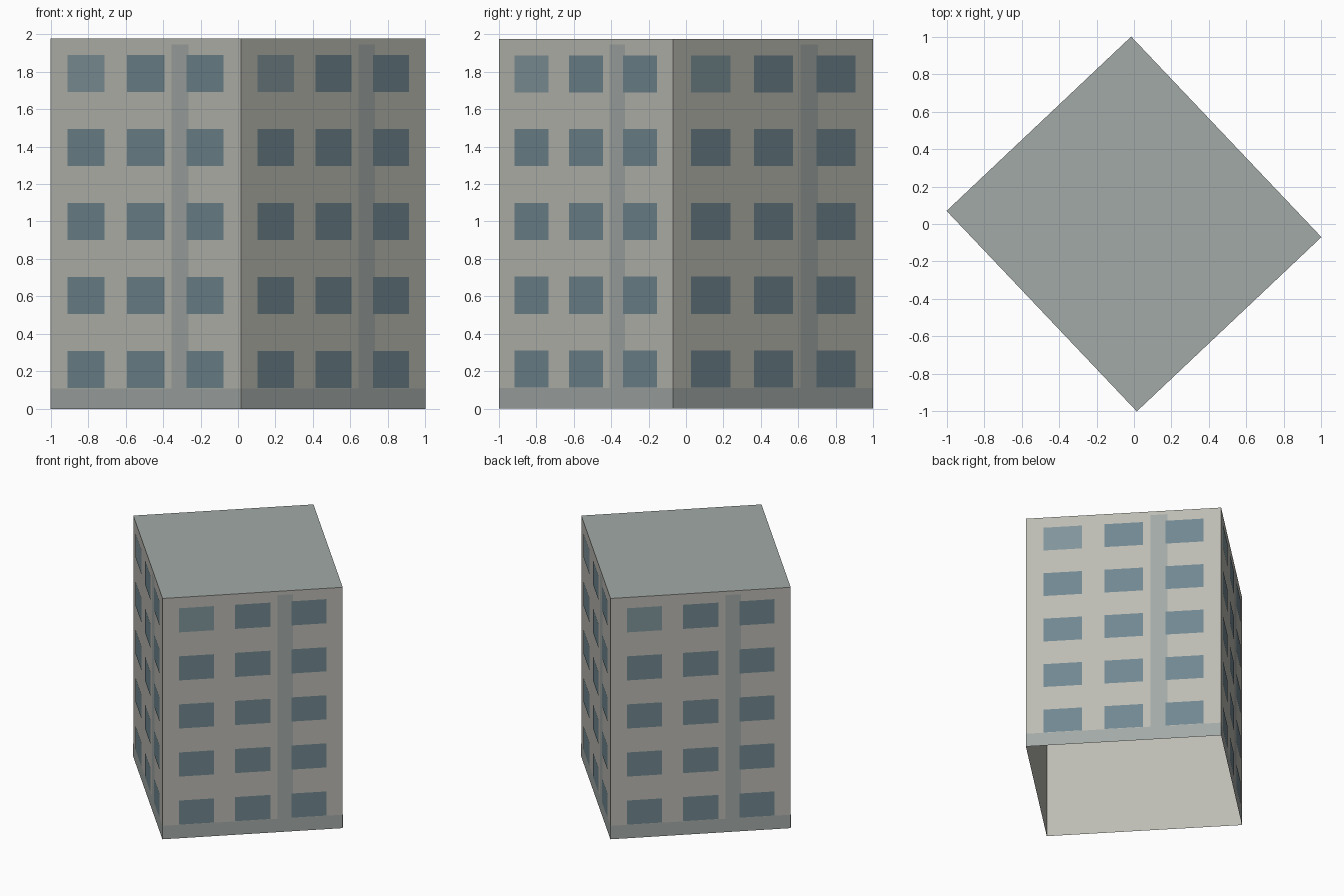
import bpy
from mathutils import Vector

if "Cube" in bpy.data.objects:
    bpy.data.objects.remove(bpy.data.objects["Cube"])

H = 1.976
CORNERS = [Vector(c) for c in ((-1, .07, 0), (.015, -1, 0), (1, -.07, 0), (-.015, 1, 0))]


def material(name, *rgb):
    m = bpy.data.materials.new(name)
    m.diffuse_color = [(c / 255) ** 2.2 for c in rgb] + [1]
    m.use_nodes = True
    m.node_tree.nodes["Principled BSDF"].inputs["Base Color"].default_value = m.diffuse_color
    return m


def quads_object(name, quads, mat):
    verts = [v for q in quads for v in q]
    faces = [range(4 * i, 4 * i + 4) for i in range(len(quads))]
    mesh = bpy.data.meshes.new(name)
    mesh.from_pydata(verts, [], [tuple(f) for f in faces])
    mesh.materials.append(mat)
    ob = bpy.data.objects.new(name, mesh)
    bpy.context.collection.objects.link(ob)
    return ob


def panel(side, u0, u1, z0, z1, out=0.0):
    """Rectangle on a wall: u runs 0..1 left to right seen from outside."""
    a, b = CORNERS[side], CORNERS[(side + 1) % 4]
    d = (b - a).normalized()
    n = Vector((d.y, -d.x, 0)) * out
    return [a.lerp(b, u) + n + Vector((0, 0, z))
            for u, z in ((u0, z0), (u1, z0), (u1, z1), (u0, z1))]


stone = material("stone", 186, 185, 177)
trim = material("trim", 161, 168, 165)
glass = material("glass", 112, 134, 143)
pale_glass = material("pale_glass", 128, 148, 154)

# Hollow shell, open at the bottom
quads_object("walls", [panel(s, 0, 1, 0, H) for s in range(4)], stone)
quads_object("roof", [[c + Vector((0, 0, H)) for c in CORNERS]], trim)

# Base band and vertical strip on each wall
quads_object("base_band", [panel(s, 0, 1, 0, .11, .001) for s in range(4)], trim)
quads_object("vertical_strips", [panel(s, .637, .725, .11, 1.945, .001) for s in range(4)], trim)

# Windows: five floors of three per wall, the top left one paler
windows, pale = [], []
for s in range(4):
    for floor in range(5):
        for col, u in enumerate((.09, .403, .715)):
            z = .112 + floor * .3945
            group = pale if floor == 4 and col == 0 else windows
            group.append(panel(s, u, u + .196, z, z + .198, .002))
quads_object("windows", windows, glass)
quads_object("top_left_windows", pale, pale_glass)
